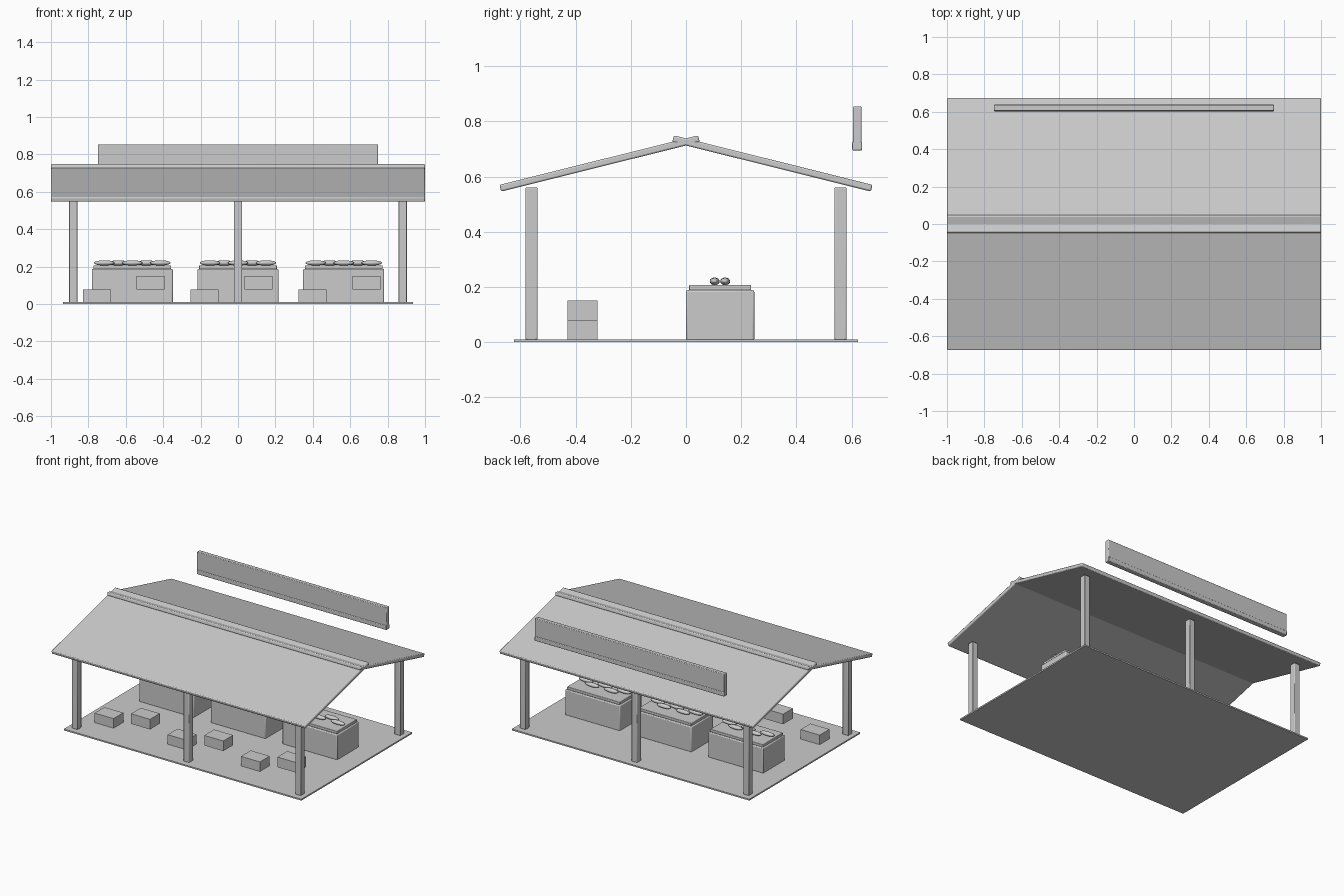
import bpy
from math import radians

cube = bpy.data.objects.get("Cube")
if cube:
    bpy.data.objects.remove(cube, do_unlink=True)

# One plain grey for the whole pavilion
grey = bpy.data.materials.new("plain grey")
grey.use_nodes = True
colour = (0.6, 0.6, 0.6, 1)
grey.diffuse_color = colour
grey.node_tree.nodes["Principled BSDF"].inputs["Base Color"].default_value = colour


def box(name, centre, size, bevel=0.0, tilt=0.0):
    bpy.ops.mesh.primitive_cube_add(size=1, location=centre)
    ob = bpy.context.object
    ob.name = name
    ob.scale = size
    bpy.ops.object.transform_apply(location=False, rotation=False, scale=True)
    ob.rotation_euler.x = radians(tilt)
    ob.data.materials.append(grey)
    if bevel:
        mod = ob.modifiers.new("soft edges", 'BEVEL')
        mod.width = bevel
        mod.segments = 2
        bpy.ops.object.shade_smooth_by_angle()
    return ob


def fish(centre):
    bpy.ops.mesh.primitive_uv_sphere_add(segments=16, ring_count=8, radius=1, location=centre)
    ob = bpy.context.object
    ob.name = "produce"
    ob.scale = (0.055, 0.018, 0.014)
    ob.data.materials.append(grey)
    bpy.ops.object.shade_smooth()


# Floor slab
box("floor", (0, 0, 0.005), (1.872, 1.248, 0.01))

# Six posts in two rows
for y in (-0.56, 0.56):
    for x in (-0.88, 0, 0.88):
        box("post", (x, y, 0.284), (0.045, 0.045, 0.552), 0.004)

# Two roof panels that cross at the ridge
for side in (-1, 1):
    box("roof_panel", (0, side * 0.313, 0.6475), (2, 0.742, 0.025), 0.006, -side * 14)

# Sign board with a rail along its lower edge
box("sign_board", (0, 0.6205, 0.785), (1.496, 0.031, 0.138), 0.004)
box("sign_rail", (0, 0.6205, 0.711), (1.496, 0.036, 0.032), 0.004)

for i in (-1, 0, 1):
    # Counter, tray and a staggered row of produce
    x = i * 0.565
    box("counter", (x, 0.124, 0.097), (0.433, 0.247, 0.182), 0.006)
    box("tray", (x, 0.124, 0.197), (0.416, 0.225, 0.02), 0.003)
    for k in range(5):
        fish((x + (k - 2) * 0.075, 0.104 if k % 2 == 0 else 0.142, 0.22))
    # One low and one raised crate before each counter
    x = i * 0.577 - 0.034
    box("low_crate", (x - 0.144, -0.375, 0.042), (0.15, 0.11, 0.072))
    box("raised_crate", (x + 0.144, -0.375, 0.114), (0.15, 0.11, 0.072))
